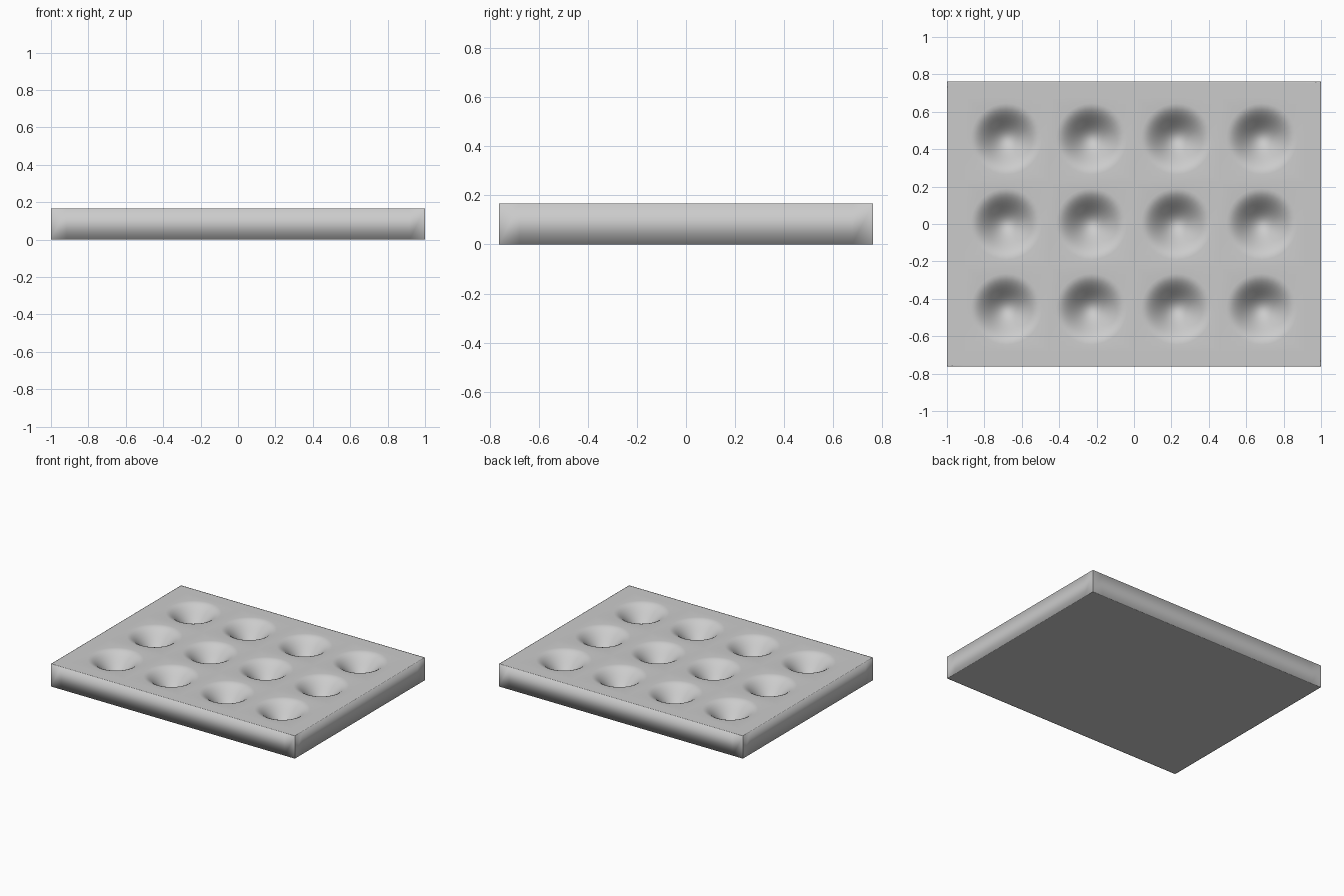
import bpy, bmesh, math

cube = bpy.data.objects.get("Cube")
if cube:
    bpy.data.objects.remove(cube, do_unlink=True)

HX, HY, H = 1.0, 0.762, 0.167      # half width, half depth, height
COLS, ROWS, PITCH = 4, 3, 0.455    # cup layout
SEGS, RINGS = 32, 12
CUP_R, CUP_DEPTH = 0.19, 0.13
RIM = 0.005                        # narrow border that carries the soft edge shading

bm = bmesh.new()


def ring(cx, cy, point):
    verts = []
    for i in range(SEGS):
        a = math.tau * i / SEGS
        r, z = point(math.cos(a), math.sin(a))
        verts.append(bm.verts.new((cx + r * math.cos(a), cy + r * math.sin(a), z)))
    return verts


def bridge(inner, outer):
    for i in range(SEGS):
        j = (i + 1) % SEGS
        bm.faces.new((inner[i], outer[i], outer[j], inner[j]))


def cup_cell(cx, cy):
    """A soft-rimmed hollow in the middle of a square of the top."""
    centre = bm.verts.new((cx, cy, H - CUP_DEPTH))
    previous = None
    for k in range(1, RINGS + 1):
        t = k / RINGS
        z = H - CUP_DEPTH * (1 + math.cos(math.pi * t)) / 2
        current = ring(cx, cy, lambda c, s: (CUP_R * t, z))
        if previous:
            bridge(previous, current)
        else:
            for i in range(SEGS):
                bm.faces.new((centre, current[i], current[(i + 1) % SEGS]))
        previous = current
    half = PITCH / 2
    bridge(previous, ring(cx, cy, lambda c, s: (half / max(abs(c), abs(s)), H)))


# Top with its grid of cups
for col in range(COLS):
    for row in range(ROWS):
        cup_cell((col - (COLS - 1) / 2) * PITCH, (row - (ROWS - 1) / 2) * PITCH)
bmesh.ops.remove_doubles(bm, verts=bm.verts[:], dist=0.0005)


def extend(edges, old, new, z):
    """Extrude the open border to a new rectangle, keeping the corners sharp."""
    result = bmesh.ops.extrude_edge_only(bm, edges=edges)["geom"]
    verts = [g for g in result if isinstance(g, bmesh.types.BMVert)]
    for v in verts:
        corner = abs(abs(v.co.x) - old[0]) < 0.001 and abs(abs(v.co.y) - old[1]) < 0.001
        v.co.x *= new[0] / old[0]
        v.co.y *= new[1] / old[1]
        v.co.z = z
        if corner:
            for e in v.link_edges:
                other = e.other_vert(v)
                if other not in verts:
                    e.smooth = False
    return [g for g in result if isinstance(g, bmesh.types.BMEdge)
            and all(v in verts for v in g.verts)]


# Margin, rim, side walls and underside
size = (COLS * PITCH / 2, ROWS * PITCH / 2)
inner, outer = (HX - RIM, HY - RIM), (HX, HY)
border = [e for e in bm.edges if e.is_boundary]
for target, z in ((inner, H), (outer, H), (outer, 0), (inner, 0)):
    border = extend(border, size, target, z)
    size = target
bmesh.ops.contextual_create(bm, geom=border)

bmesh.ops.recalc_face_normals(bm, faces=bm.faces[:])
for f in bm.faces:
    f.smooth = True

mesh = bpy.data.meshes.new("cup_tray")
bm.to_mesh(mesh)
bm.free()
tray = bpy.data.objects.new("cup_tray", mesh)
bpy.context.collection.objects.link(tray)

# Colour
grey = bpy.data.materials.new("light_grey")
grey.use_nodes = True
colour = (0.6, 0.6, 0.6, 1)
grey.diffuse_color = colour
grey.node_tree.nodes["Principled BSDF"].inputs["Base Color"].default_value = colour
mesh.materials.append(grey)
